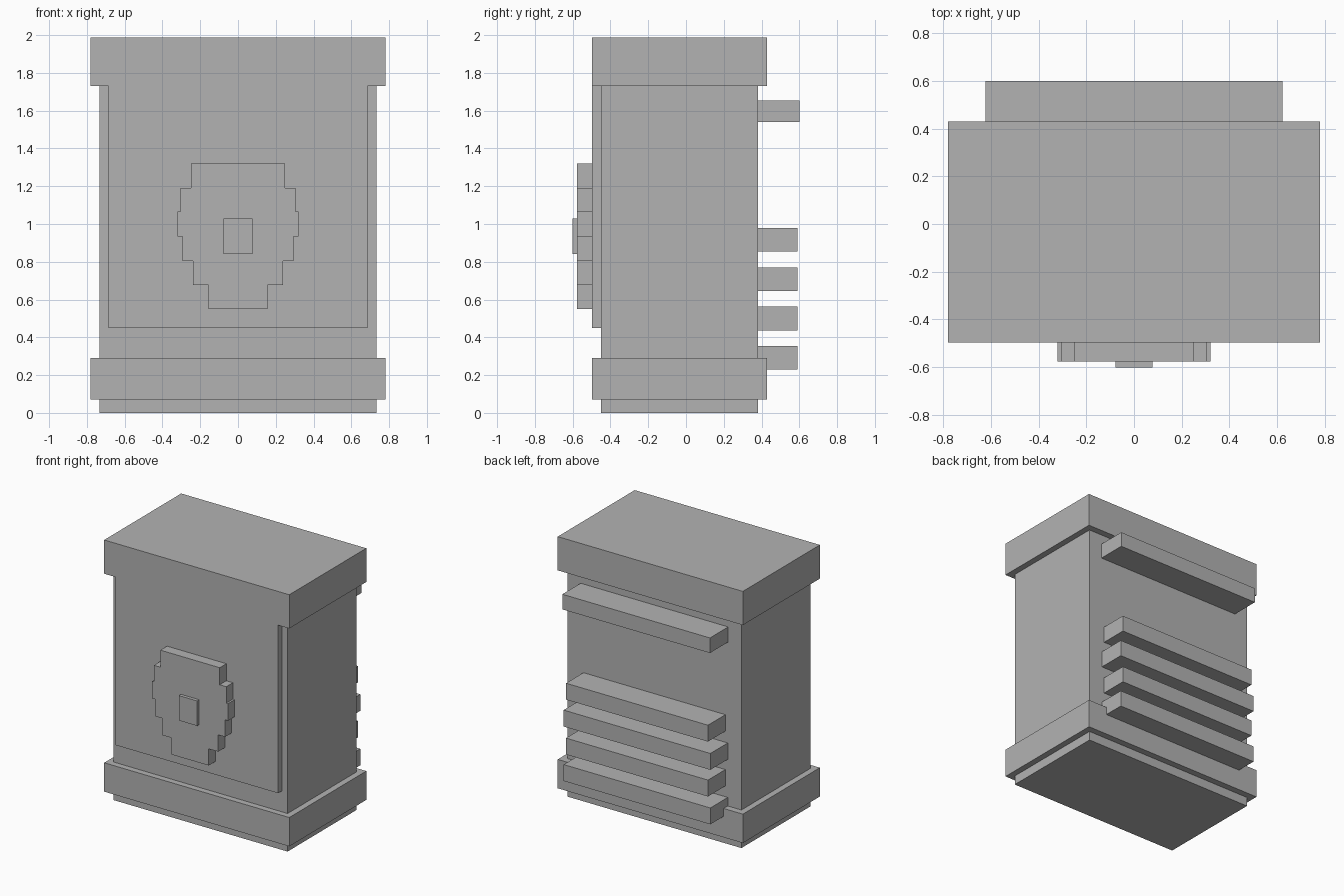
import bpy, bmesh

if "Cube" in bpy.data.objects:
    bpy.data.objects.remove(bpy.data.objects["Cube"])

grey = bpy.data.materials.new("plain_grey")
grey.diffuse_color = (0.45, 0.45, 0.45, 1)
grey.use_nodes = True
grey.node_tree.nodes["Principled BSDF"].inputs["Base Color"].default_value = grey.diffuse_color


def add_mesh(name, bm):
    bmesh.ops.recalc_face_normals(bm, faces=bm.faces)
    mesh = bpy.data.meshes.new(name)
    bm.to_mesh(mesh)
    bm.free()
    mesh.materials.append(grey)
    obj = bpy.data.objects.new(name, mesh)
    bpy.context.collection.objects.link(obj)
    return obj


def box(name, half_width, y0, y1, z0, z1):
    """Box centred on x = 0."""
    bm = bmesh.new()
    bmesh.ops.create_cube(bm, size=1)
    for v in bm.verts:
        v.co = (2 * half_width * v.co.x,
                y0 if v.co.y < 0 else y1,
                z0 if v.co.z < 0 else z1)
    return add_mesh(name, bm)


# Cabinet body with its overhanging bands
box("cabinet_body", 0.733, -0.45, 0.38, 0.0, 1.9)
box("base_band", 0.78, -0.497, 0.43, 0.07, 0.29)
box("top_cap", 0.78, -0.497, 0.43, 1.73, 1.987)

# Raised front panel
box("front_panel", 0.686, -0.497, -0.44, 0.45, 1.74)

# Stepped shield: half widths of six rows from top to bottom, mirrored
half_widths = [0.25, 0.305, 0.32, 0.295, 0.237, 0.157]
levels = [1.32, 1.19, 1.065, 0.935, 0.805, 0.677, 0.55]
right_side = []
for w, top, bottom in zip(half_widths, levels, levels[1:]):
    right_side += [(w, top), (w, bottom)]
outline = right_side + [(-x, z) for x, z in reversed(right_side)]
bm = bmesh.new()
face = bm.faces.new([bm.verts.new((x, -0.577, z)) for x, z in outline])
extruded = bmesh.ops.extrude_face_region(bm, geom=[face], use_keep_orig=True)
for item in extruded["geom"]:
    if isinstance(item, bmesh.types.BMVert):
        item.co.y = -0.49
add_mesh("front_shield", bm)

# Small block in the middle of the shield
box("shield_centre", 0.077, -0.602, -0.57, 0.84, 1.03)

# Rear bars: one high, four low
box("rear_upper_bar", 0.622, 0.37, 0.60, 1.54, 1.655)
for i, z in enumerate((0.23, 0.437, 0.645, 0.855)):
    box(f"rear_lower_bar_{i + 1}", 0.598 if i % 2 else 0.618, 0.37, 0.59, z, z + 0.125)
